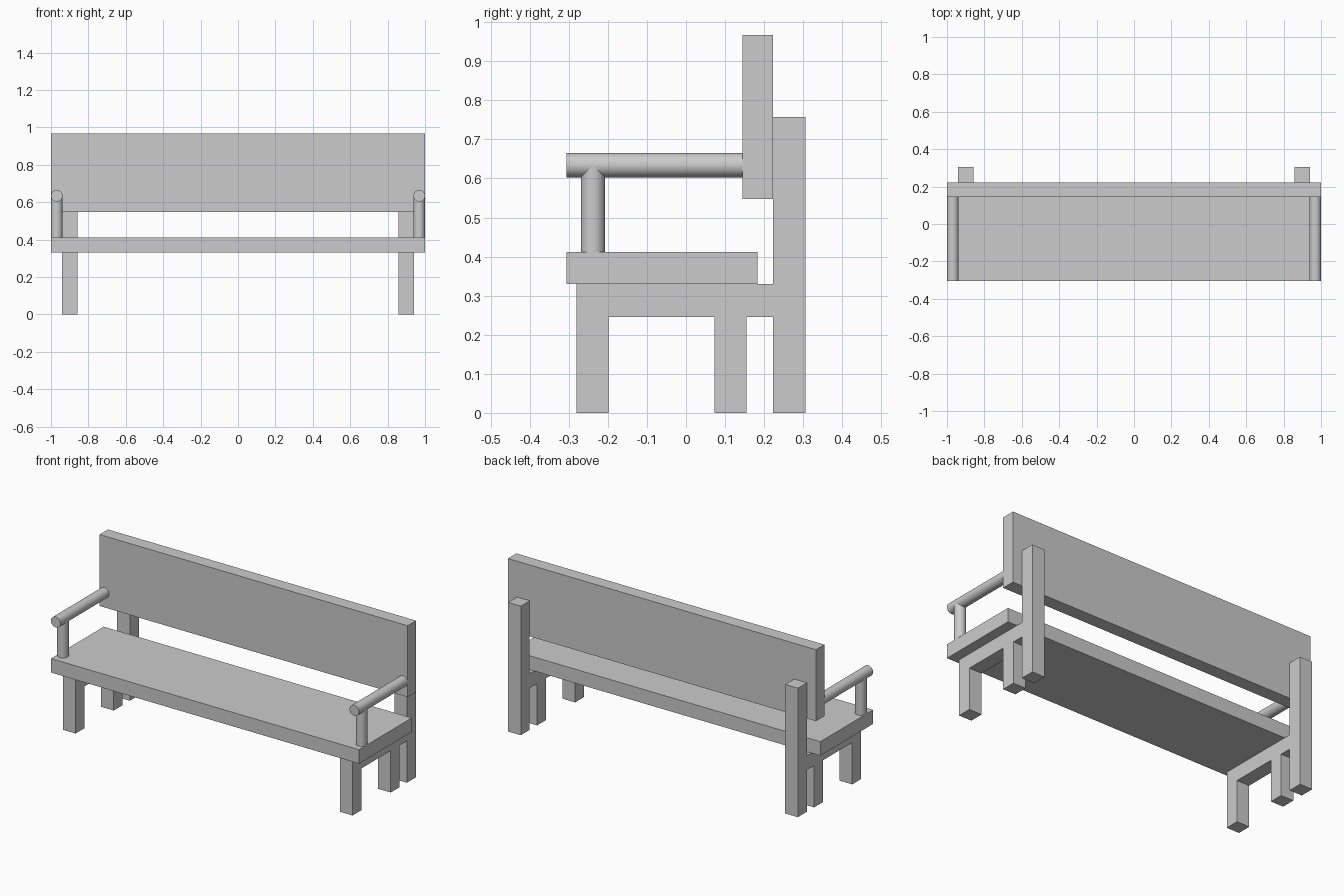
import bpy
from math import pi, radians

cube = bpy.data.objects.get("Cube")
if cube:
    bpy.data.objects.remove(cube, do_unlink=True)

grey = bpy.data.materials.new("light_grey")
grey.use_nodes = True
grey.diffuse_color = (0.6, 0.6, 0.6, 1)
grey.node_tree.nodes["Principled BSDF"].inputs["Base Color"].default_value = (0.6, 0.6, 0.6, 1)


def box(name, x, y, z):
    """Box spanning the given (min, max) ranges."""
    spans = (x, y, z)
    bpy.ops.mesh.primitive_cube_add(size=1, location=[(a + b) / 2 for a, b in spans])
    ob = bpy.context.object
    ob.name = name
    ob.scale = [b - a for a, b in spans]
    bpy.ops.object.transform_apply(location=False, rotation=False, scale=True)
    ob.data.materials.append(grey)


def rod(name, radius, length, location, rotation=(0, 0, 0)):
    bpy.ops.mesh.primitive_cylinder_add(vertices=48, radius=radius, depth=length,
                                        location=location, rotation=rotation)
    ob = bpy.context.object
    ob.name = name
    ob.data.materials.append(grey)
    bpy.ops.object.shade_smooth_by_angle(angle=radians(30))


# Seat and backrest boards
box("seat", (-1, 1), (-0.306, 0.183), (0.33, 0.412))
box("backrest", (-1, 1), (0.145, 0.223), (0.548, 0.967))

# Legs, side rails and armrests on each side
R = 0.031
for side, s in (("left", 1), ("right", -1)):
    x = sorted((s * 0.858, s * 0.94))
    box(side + "_front_leg", x, (-0.28, -0.198), (0, 0.245))
    box(side + "_middle_leg", x, (0.073, 0.155), (0, 0.245))
    box(side + "_back_post", x, (0.223, 0.306), (0, 0.757))
    box(side + "_side_rail", x, (-0.28, 0.223), (0.245, 0.33))
    arm_x = s * (1 - R)
    rod(side + "_armrest", R, 0.451, (arm_x, -0.0805, 0.634), (pi / 2, 0, 0))
    rod(side + "_armrest_post", R, 0.222, (arm_x, -0.238, 0.523))
